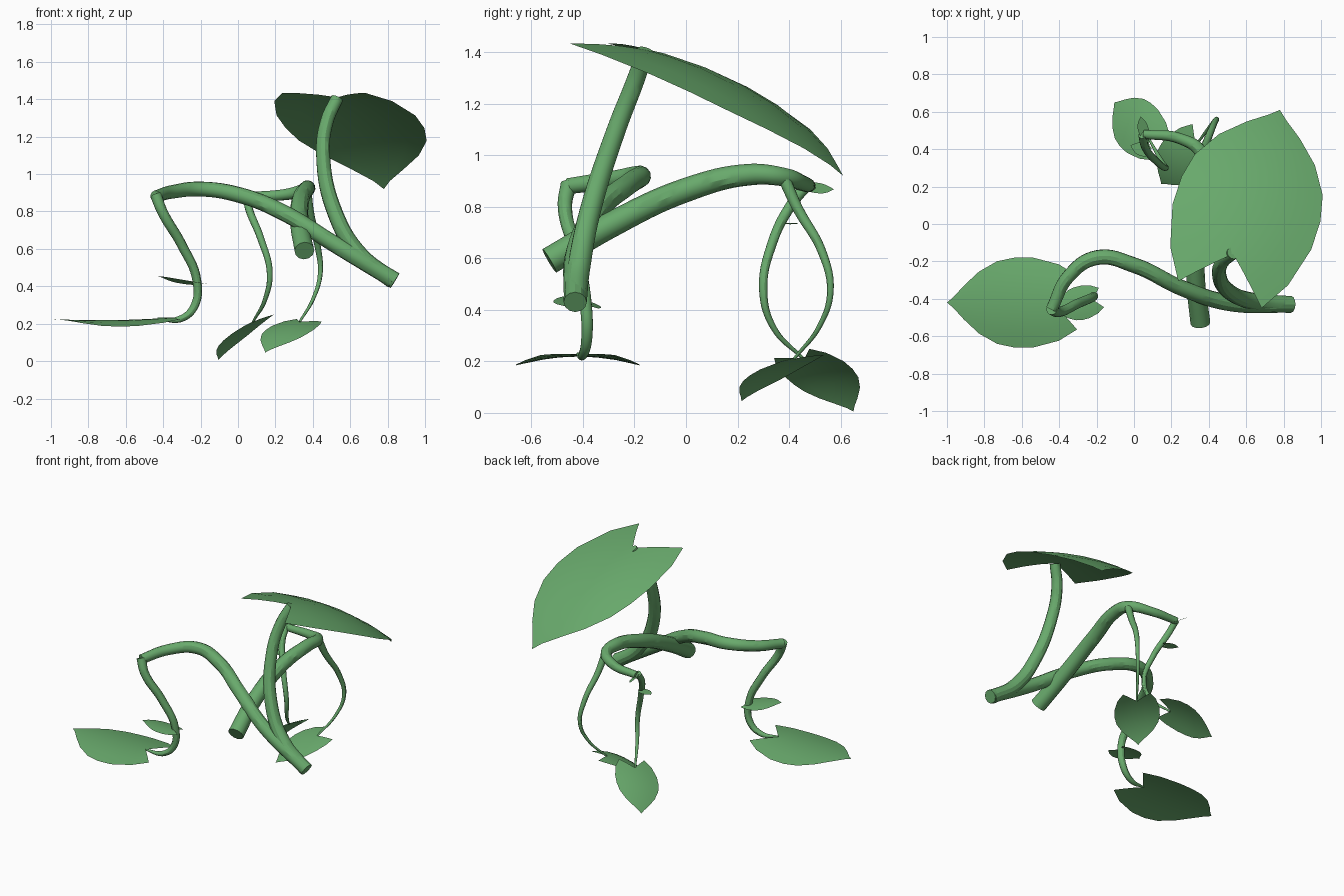
import bpy
from mathutils import Vector

if "Cube" in bpy.data.objects:
    bpy.data.objects.remove(bpy.data.objects["Cube"])

green = bpy.data.materials.new("leaf_green")
green.diffuse_color = (0.14, 0.40, 0.15, 1)
green.use_nodes = True
green.node_tree.nodes["Principled BSDF"].inputs["Base Color"].default_value = green.diffuse_color


def stem(name, pts):
    """Tapered tube through (x, y, z, radius) points."""
    cu = bpy.data.curves.new(name, 'CURVE')
    cu.dimensions = '3D'
    cu.bevel_depth = 1.0
    cu.bevel_resolution = 4
    cu.resolution_u = 8
    cu.use_fill_caps = True
    sp = cu.splines.new('BEZIER')
    sp.bezier_points.add(len(pts) - 1)
    for bp, p in zip(sp.bezier_points, pts):
        bp.co = p[:3]
        bp.radius = p[3]
        bp.handle_left_type = bp.handle_right_type = 'AUTO'
    ob = bpy.data.objects.new(name, cu)
    bpy.context.collection.objects.link(ob)
    cu.materials.append(green)
    bpy.ops.object.select_all(action='DESELECT')
    ob.select_set(True)
    bpy.context.view_layer.objects.active = ob
    bpy.ops.object.convert(target='MESH')
    bpy.ops.object.shade_smooth_by_angle()


# heart-shaped half outline: (midrib u, edge u, edge half width)
ROWS = [(0, -.22, .60), (.10, -.05, .85), (.24, .19, 1), (.40, .37, 1), (.55, .53, .92),
        (.72, .70, .69), (.86, .84, .38), (.95, .94, .12), (1, 1, 0)]


def leaf(name, base, tip, side, width, arch=0.0, fold=0.0):
    """Heart-shaped blade from base to tip; arch bends the midrib, fold drops the edges."""
    base, a, s = Vector(base), Vector(tip) - Vector(base), Vector(side)
    s = (s - a * (s.dot(a) / a.length_squared)).normalized()
    n = s.cross(a).normalized()
    steps = (-1, -.67, -.33, 0, .33, .67, 1)
    verts, faces = [], []
    for um, ue, w in ROWS[:-1]:
        for t in steps:
            u = um + (ue - um) * abs(t)
            v = w * t
            verts.append(base + a * u + s * v * width
                         + n * (arch * 4 * u * (1 - u) - fold * v * v))
    verts.append(base + a)
    k = len(steps)
    last = len(ROWS) - 2
    for i in range(last):
        for j in range(k - 1):
            q = i * k + j
            faces.append((q, q + 1, q + k + 1, q + k))
    faces += [(last * k + j, last * k + j + 1, len(verts) - 1) for j in range(k - 1)]
    me = bpy.data.meshes.new(name)
    me.from_pydata(verts, [], faces)
    me.materials.append(green)
    me.polygons.foreach_set("use_smooth", [True] * len(faces))
    ob = bpy.data.objects.new(name, me)
    bpy.context.collection.objects.link(ob)


# main vines
stem("front_vine", [(.84, -.43, .43, .045), (.5, -.42, .635, .044), (.25, -.34, .79, .043),
                    (0, -.22, .89, .042), (-.2, -.18, .92, .04), (-.35, -.28, .905, .036),
                    (-.44, -.455, .88, .032)])
stem("back_vine", [(.355, -.53, .59, .053), (.33, -.3, .725, .05), (.335, 0, .865, .047),
                   (.37, .25, .925, .042), (.36, .38, .915, .036), (.25, .455, .89, .03),
                   (.05, .48, .88, .024)])

# leaf stalks
stem("large_leaf_stalk", [(.83, -.43, .43, .045), (.65, -.415, .57, .045), (.52, -.37, .79, .042),
                          (.455, -.27, 1.1, .038), (.475, -.2, 1.28, .036), (.53, -.155, 1.405, .034)])
stem("left_leaf_stalk", [(-.44, -.455, .89, .031), (-.405, -.47, .8, .028), (-.3, -.425, .62, .026),
                         (-.22, -.39, .43, .024), (-.235, -.385, .29, .022), (-.31, -.40, .225, .018),
                         (-.43, -.42, .228, .006)])
stem("inner_leaf_stalk", [(.045, .475, .89, .022), (.06, .41, .81, .021), (.12, .335, .66, .019),
                          (.17, .3, .47, .016), (.145, .34, .33, .012), (.08, .455, .21, .006)])
stem("outer_leaf_stalk", [(.37, .385, .9, .024), (.385, .43, .8, .021), (.425, .53, .62, .017),
                          (.44, .56, .47, .013), (.405, .52, .34, .01), (.33, .42, .21, .006)])

# large leaves
leaf("large_leaf", (.53, -.16, 1.41), (.78, .61, .92), (.95, -.31, 0), .39, .075, .05)
leaf("left_leaf", (-.43, -.42, .228), (-1, -.42, .225), (0, 1, 0), .24, -.008, .035)
leaf("inner_leaf", (.08, .46, .21), (-.105, .65, .005), (.12, .14, .05), .145, .025, .015)
leaf("outer_leaf", (.33, .42, .21), (.145, .215, .045), (-.14, .15, .03), .145, .025, .015)

# small leaflets
leaf("left_leaflet", (-.22, -.405, .42), (-.43, -.46, .455), (0, 1, -.1), .09, 0, .01)
leaf("inner_leaflet", (.07, .39, .733), (-.02, .42, .737), (0, 1, 0), .035)
leaf("tip_leaflet", (.055, .48, .875), (.035, .575, .868), (-1, 0, .7), .035)
